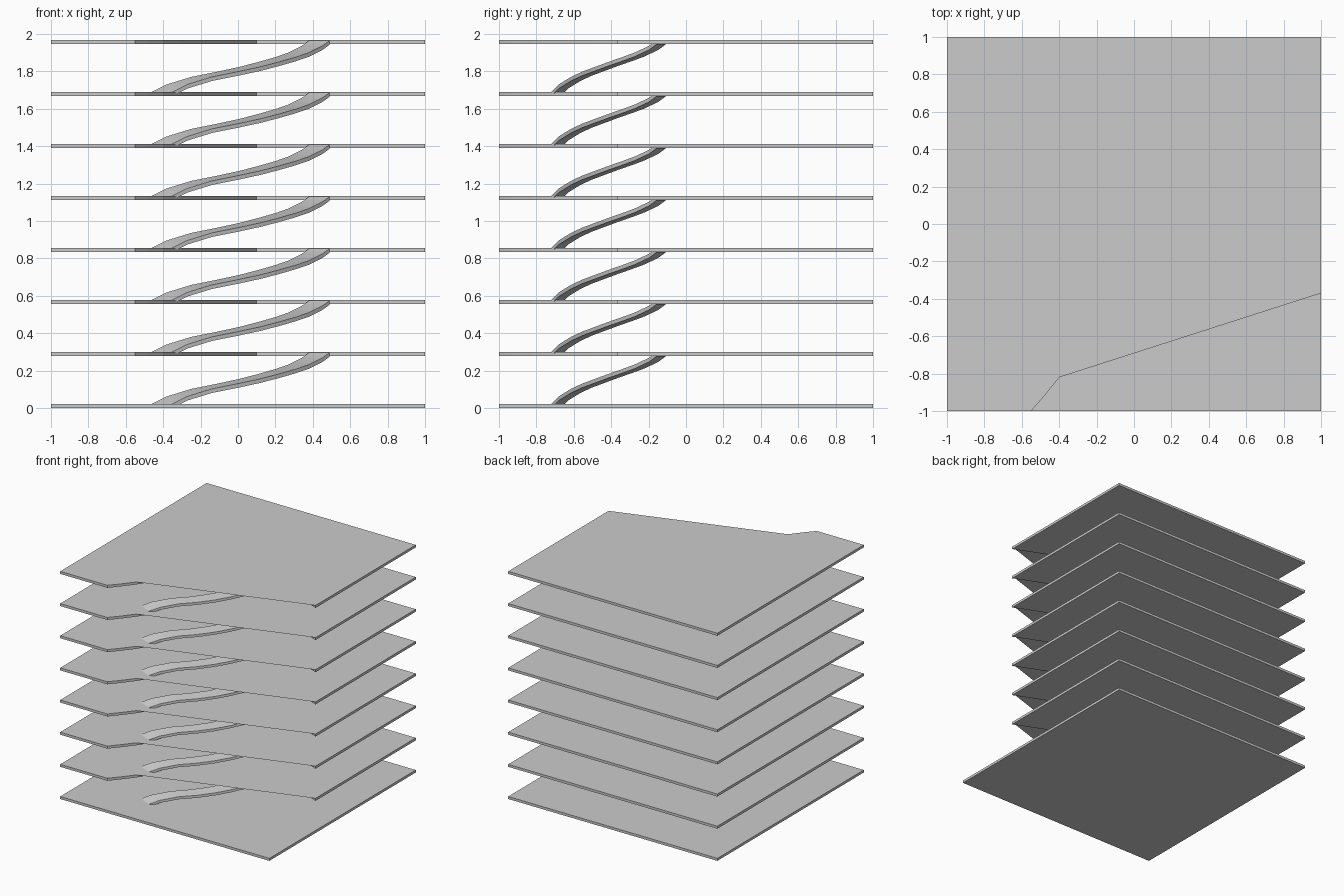
import bpy, bmesh
from mathutils import Vector

if "Cube" in bpy.data.objects:
    bpy.data.objects.remove(bpy.data.objects["Cube"])

STEP, THICK, LEVELS = 0.278, 0.022, 8
# curved floor edge beside the ramp well, from the front side to the inner corner
WELL = [(-0.55, -1), (-0.48, -0.92), (-0.4, -0.82), (-0.31, -0.68),
        (-0.2, -0.5), (-0.1, -0.33), (0, -0.16), (0.1, 0.01)]
WELL_END = (1, -0.37)
# outer top edge of the ramp, relative to the floor it rises from
RAMP = [(-0.35, -0.72, 0), (-0.27, -0.68, 0.04), (-0.14, -0.615, 0.08),
        (0, -0.555, 0.108), (0.12, -0.485, 0.134), (0.22, -0.415, 0.16),
        (0.31, -0.34, 0.186), (0.38, -0.275, 0.21), (0.45, -0.2, 0.245),
        (0.49, -0.16, 0.274)]
ACROSS = Vector((-0.11, 0.05, 0))


def finish(bm, name):
    bmesh.ops.recalc_face_normals(bm, faces=bm.faces)
    mesh = bpy.data.meshes.new(name)
    bm.to_mesh(mesh)
    bm.free()
    ob = bpy.data.objects.new(name, mesh)
    bpy.context.collection.objects.link(ob)
    return ob


def slab(name, outline, z, height):
    bm = bmesh.new()
    face = bm.faces.new([bm.verts.new((x, y, z)) for x, y in outline])
    if height:
        ext = bmesh.ops.extrude_face_region(bm, geom=[face], use_keep_orig=True)
        top = [v for v in ext["geom"] if isinstance(v, bmesh.types.BMVert)]
        bmesh.ops.translate(bm, verts=top, vec=(0, 0, height))
    return finish(bm, name)


def ramp(name, z):
    bm = bmesh.new()
    rings = []
    for p in RAMP:
        a = Vector(p) + Vector((0, 0, z))
        d = Vector((0, 0, -THICK))
        rings.append([bm.verts.new(q) for q in (a, a + ACROSS, a + ACROSS + d, a + d)])
    for r, s in zip(rings, rings[1:]):
        for i in range(4):
            j = (i + 1) % 4
            bm.faces.new((r[i], r[j], s[j], s[i]))
    bm.faces.new(rings[0])
    bm.faces.new(rings[-1][::-1])
    return finish(bm, name)


# solid square ground floor
slab("ground_floor", [(-1, -1), (1, -1), (1, 1), (-1, 1)], 0, THICK)

for k in range(1, LEVELS):
    z = k * STEP
    # upper floor with the ramp well cut from its front corner
    slab(f"upper_floor_{k}", [(-1, -1)] + WELL + [WELL_END, (1, 1), (-1, 1)], z, THICK)
    # thin sheet covering the inner part of the well, level with the floor top
    slab(f"well_cover_{k}", WELL[2:] + [WELL_END], z + THICK, 0)
    # curved ramp from the floor below
    r = ramp(f"ramp_{k}", z - STEP + THICK)
    bpy.context.view_layer.objects.active = r
    bpy.ops.object.select_all(action='DESELECT')
    r.select_set(True)
    bpy.ops.object.shade_smooth_by_angle()
